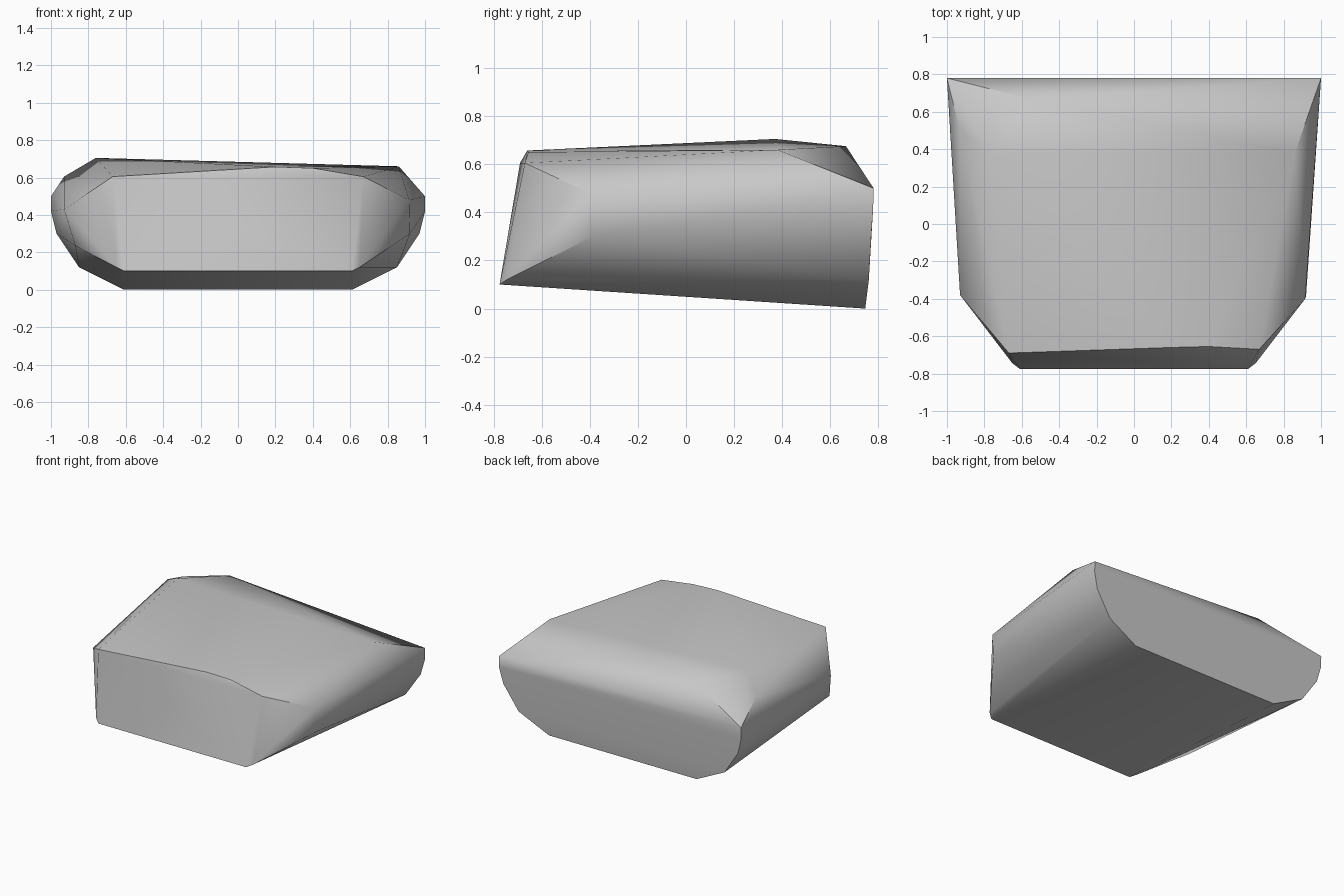
import bpy
import bmesh
import math

# Remove the default cube
cube = bpy.data.objects.get("Cube")
if cube:
    bpy.data.objects.remove(cube, do_unlink=True)

# Plain grey stone material
stone = bpy.data.materials.new("grey_stone")
stone.use_nodes = True
grey = (0.58, 0.58, 0.58, 1)
stone.diffuse_color = grey
stone.node_tree.nodes["Principled BSDF"].inputs["Base Color"].default_value = grey


def mirrored(points):
    """Return the points together with their copies on the other side."""
    return points + [(-x, y, z) for x, y, z in points]


def hull_object(name, points, material, sharp_angle):
    """Wrap the points in a convex skin, smooth except at the hard edges."""
    bm = bmesh.new()
    for point in points:
        bm.verts.new(point)
    result = bmesh.ops.convex_hull(bm, input=bm.verts[:])
    loose = {item for item in result["geom_interior"] + result["geom_unused"]
             if isinstance(item, bmesh.types.BMVert)}
    bmesh.ops.delete(bm, geom=list(loose), context="VERTS")
    bmesh.ops.recalc_face_normals(bm, faces=bm.faces[:])
    for face in bm.faces:
        face.smooth = True
    for edge in bm.edges:
        edge.smooth = edge.calc_face_angle(0) < sharp_angle
    mesh = bpy.data.meshes.new(name)
    bm.to_mesh(mesh)
    bm.free()
    mesh.materials.append(material)
    obj = bpy.data.objects.new(name, mesh)
    bpy.context.scene.collection.objects.link(obj)
    return obj


# Rounded half outline of the broad back face
back_outline = mirrored([
    (0.61, 0.745, 0), (0.85, 0.76, 0.12), (0.97, 0.77, 0.3),
    (1, 0.778, 0.42), (1, 0.78, 0.5),
])

# Narrow lower front edge with its small clipped corners
front_foot = mirrored([(0.61, -0.775, 0.1), (0.65, -0.745, 0.12)])

# Uneven upper front edge
front_brow = [
    (-0.67, -0.69, 0.605), (0.2, -0.66, 0.657),
    (0.4, -0.655, 0.65), (0.67, -0.67, 0.605),
]

# Corners where the clipped front meets the long sides
cheeks = [
    (-0.93, -0.38, 0.43), (-0.87, -0.45, 0.235),
    (0.915, -0.4, 0.48), (0.92, -0.385, 0.3),
]

# High points of the top surface
crown = [
    (-0.76, 0.37, 0.705), (0.86, 0.38, 0.66),
    (-0.54, 0.665, 0.675), (-0.93, 0.5, 0.605),
]

hull_object(
    "rock",
    back_outline + front_foot + front_brow + cheeks + crown,
    stone,
    math.radians(38),
)
